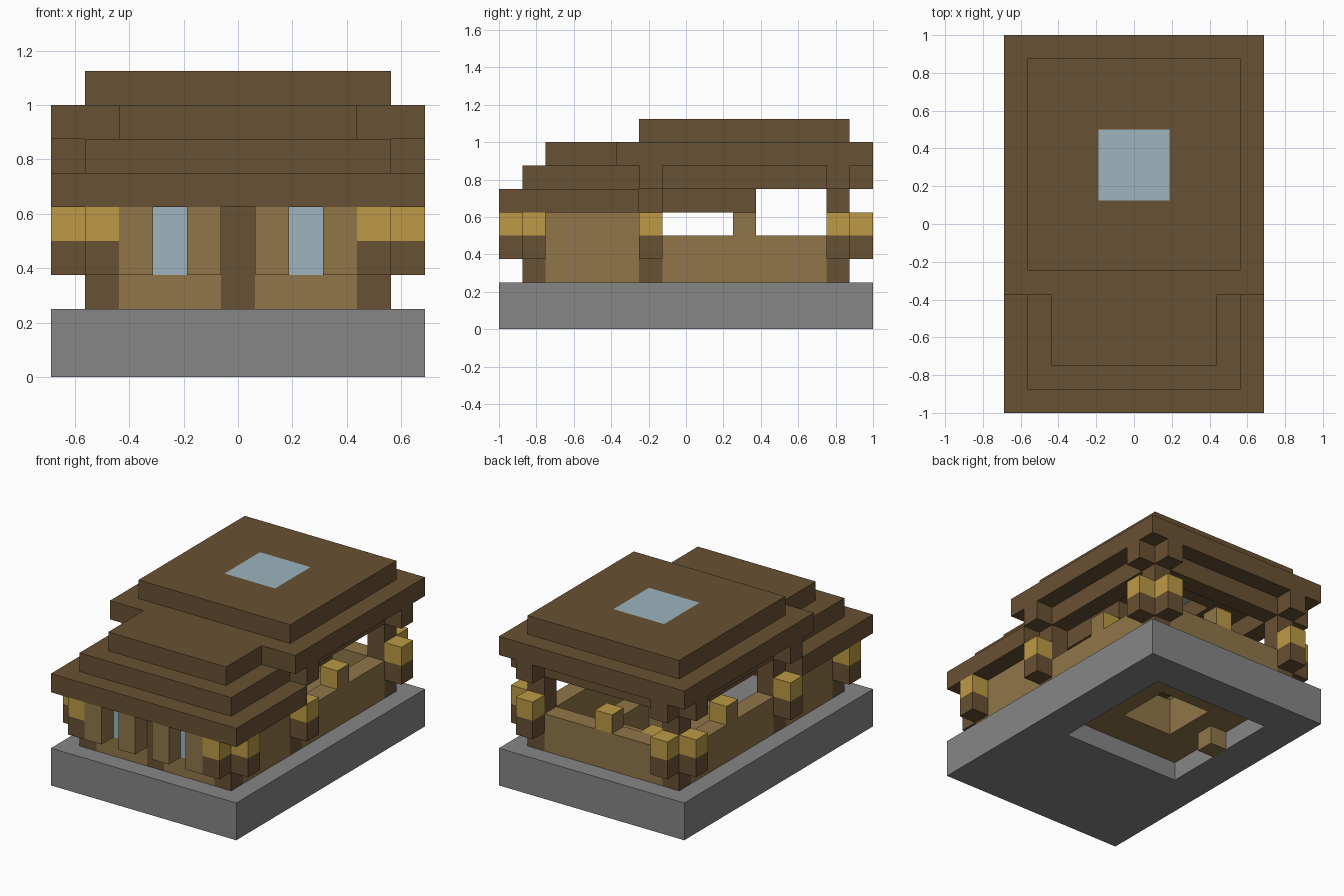
import bpy, bmesh

U = 0.125  # one block
old = bpy.data.objects.get("Cube")
if old:
    bpy.data.objects.remove(old, do_unlink=True)


def material(name, rgb):
    m = bpy.data.materials.new(name)
    m.use_nodes = True
    lin = [(c / 255 / 12.92) if c < 11 else ((c / 255 + 0.055) / 1.055) ** 2.4 for c in rgb]
    m.diffuse_color = (*lin, 1)
    m.node_tree.nodes["Principled BSDF"].inputs["Base Color"].default_value = (*lin, 1)
    return m


BROWN = material("dark wood", (105, 81, 51))
TAN = material("light wood", (144, 118, 73))
GOLD = material("lamp gold", (188, 154, 69))
GLASS = material("pale glass", (157, 181, 190))
STONE = material("grey stone", (134, 134, 134))


def blocks(name, mat, cuboids):
    """One object from cuboids (x0, x1, y0, y1, z0, z1) in block units."""
    bm = bmesh.new()
    for x0, x1, y0, y1, z0, z1 in cuboids:
        for v in bmesh.ops.create_cube(bm, size=1)["verts"]:
            v.co = ((x1 if v.co.x > 0 else x0) * U,
                    (y1 if v.co.y > 0 else y0) * U,
                    (z1 if v.co.z > 0 else z0) * U)
    me = bpy.data.meshes.new(name)
    bm.to_mesh(me)
    bm.free()
    me.materials.append(mat)
    ob = bpy.data.objects.new(name, me)
    bpy.context.collection.objects.link(ob)
    return ob


def both(*cuboids):
    """Cuboids plus their mirror images across x = 0."""
    return [c for a in cuboids for c in (a, (-a[1], -a[0], *a[2:]))]


def frame(w, y0, y1, iw, iy0, iy1, z0, z1):
    """Rectangular ring: half width w around an opening of half width iw."""
    return [(-w, w, y0, iy0, z0, z1), (-w, w, iy1, y1, z0, z1),
            *both((iw, w, iy0, iy1, z0, z1))]


# Stone base with an open recess, wooden floor and hearth ring
blocks("stone_base", STONE, frame(5.5, -8, 8, 3.5, -1, 6, 0, 2))
blocks("inner_floor", TAN, frame(3.5, -1, 6, 1.5, 1, 4, 1, 2))
blocks("hearth_ring", TAN, frame(2.5, 0, 5, 1.5, 1, 4, 2, 3))
blocks("floor_peg", TAN, [(-3.5, -2.5, 2, 3, 0, 1)])

# Walls
blocks("front_side_walls", TAN, both((3.5, 4.5, -6, -2, 2, 5)))
blocks("rear_side_walls", TAN, both((3.5, 4.5, -1, 6, 2, 4)))
blocks("back_wall", TAN, [(-3.5, 3.5, 6, 7, 2, 4)])
blocks("front_sill", TAN, both((0.5, 3.5, -7, -6, 2, 3)))
blocks("front_shutters", TAN, both((0.5, 1.5, -8, -7, 3, 5), (2.5, 3.5, -8, -7, 3, 5)))
blocks("front_wall_panels", TAN, both((0.5, 1.5, -7, -6, 3, 5), (2.5, 3.5, -7, -6, 3, 5)))
blocks("front_windows", GLASS, both((1.5, 2.5, -7, -6, 3, 5)))

# Posts
blocks("center_post", BROWN, [(-0.5, 0.5, -7, -6, 2, 5)])
blocks("front_posts", BROWN, both((3.5, 4.5, -7, -6, 2, 5)))
blocks("rear_posts", BROWN, both((3.5, 4.5, -2, -1, 2, 7), (3.5, 4.5, 6, 7, 2, 7)))

# Lanterns hang outside each post, brackets sit above the rear ones
lamp_spots = [(4.5, 5.5, -7, -6), (3.5, 4.5, -8, -7), (4.5, 5.5, -2, -1),
              (4.5, 5.5, 6, 7), (3.5, 4.5, 7, 8)]
blocks("lantern_bases", BROWN, both(*[(*s, 3, 4) for s in lamp_spots]))
blocks("lantern_lamps", GOLD, both(*[(*s, 4, 5) for s in lamp_spots]))
blocks("eave_brackets", BROWN, both(*[(*s, 6, 7) for s in lamp_spots[2:]]))

# Small wall-top blocks: gold with light wood on the side faces
pegs = blocks("wall_top_blocks", GOLD,
              both((3.5, 4.5, 2, 3, 4, 5)) + [(-0.5, 0.5, 6, 7, 4, 5), (-2.5, -1.5, 5, 6, 3, 4)])
pegs.data.materials.append(TAN)
for p in pegs.data.polygons:
    p.material_index = int(abs(p.normal.x) > 0.5)

# Rear roof beams and loft
blocks("roof_beams", BROWN, both((3.5, 4.5, -1, 6, 6, 7)) + [(-3.5, 3.5, 6, 7, 6, 7)])
blocks("loft", BROWN, [(-3.5, 3.5, -2, 3, 5, 6)])

# Stepped front roof
for i, (w, y0, y1) in enumerate([(5.5, -8, -2), (4.5, -7, -2), (3.5, -6, -3)]):
    blocks(f"front_roof_step_{i + 1}", BROWN, [(-w, w, y0, y1, 5 + i, 6 + i)])

# Rear roof tiers around the skylight
blocks("rear_roof_lower", BROWN, frame(5.5, -3, 8, 1.5, 1, 4, 7, 8))
blocks("rear_roof_upper", BROWN, frame(4.5, -2, 7, 1.5, 1, 4, 8, 9))
blocks("skylight", GLASS, [(-1.5, 1.5, 1, 4, 8, 9)])
